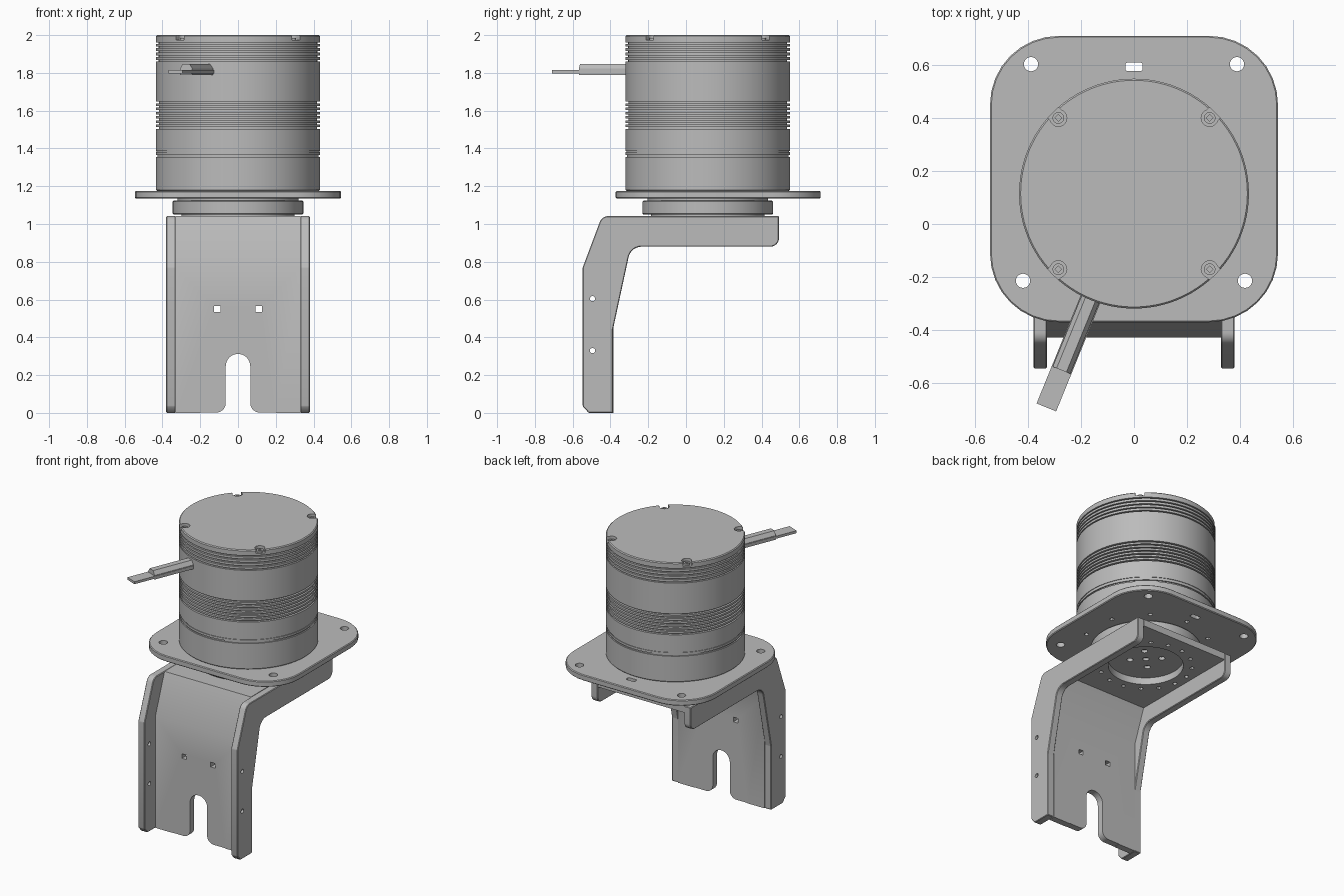
import bpy, bmesh, math
from mathutils import Vector, Matrix

old = bpy.data.objects.get("Cube")
if old:
    bpy.data.objects.remove(old)

grey = bpy.data.materials.new("plain grey metal")
grey.use_nodes = True
tone = (0.5, 0.5, 0.5, 1)
grey.diffuse_color = tone
grey.node_tree.nodes["Principled BSDF"].inputs["Base Color"].default_value = tone

CY = 0.115          # motor axis position in y
R = 0.435           # motor radius


def finish(name, bm):
    bmesh.ops.recalc_face_normals(bm, faces=bm.faces)
    mesh = bpy.data.meshes.new(name)
    bm.to_mesh(mesh)
    bm.free()
    mesh.materials.append(grey)
    ob = bpy.data.objects.new(name, mesh)
    bpy.context.collection.objects.link(ob)
    return ob


def activate(ob):
    bpy.ops.object.select_all(action='DESELECT')
    ob.select_set(True)
    bpy.context.view_layer.objects.active = ob


def fillet(points, steps=8):
    """Round each (x, y, radius) corner of a closed outline."""
    out = []
    for i, (x, y, r) in enumerate(points):
        p = Vector((x, y))
        if r == 0:
            out.append(p)
            continue
        a = (Vector(points[i - 1][:2]) - p).normalized()
        b = (Vector(points[(i + 1) % len(points)][:2]) - p).normalized()
        half = a.angle(b) / 2
        start, end = p + a * r / math.tan(half), p + b * r / math.tan(half)
        centre = p + (a + b).normalized() * r / math.sin(half)
        u, v = start - centre, end - centre
        sweep = u.angle(v)
        for k in range(steps + 1):
            t = k / steps
            out.append(centre + (u * math.sin((1 - t) * sweep) + v * math.sin(t * sweep)) / math.sin(sweep))
    return out


def extrude(name, points, axis, lo, hi):
    """Extrude an outline along x (yz outline), y (xz outline) or z (xy outline)."""
    place = {'x': lambda p, d: (d, p.x, p.y), 'y': lambda p, d: (p.x, d, p.y),
             'z': lambda p, d: (p.x, p.y, d)}[axis]
    bm = bmesh.new()
    pts = fillet(points)
    a = [bm.verts.new(place(p, lo)) for p in pts]
    b = [bm.verts.new(place(p, hi)) for p in pts]
    bm.faces.new(a)
    bm.faces.new(b)
    for i in range(len(pts)):
        bm.faces.new((a[i - 1], a[i], b[i], b[i - 1]))
    return finish(name, bm)


def lathe(name, profile, segments=96):
    """Spin an (r, z) profile about the motor axis."""
    bm = bmesh.new()
    vs = [bm.verts.new((r, CY, z)) for r, z in profile]
    es = [bm.edges.new(pair) for pair in zip(vs, vs[1:])]
    bmesh.ops.spin(bm, geom=vs + es, cent=(0, CY, 0), axis=(0, 0, 1),
                   angle=math.tau, steps=segments)
    bmesh.ops.remove_doubles(bm, verts=bm.verts, dist=1e-5)
    return finish(name, bm)


def add_rod(bm, at, r, length, axis='z', segments=20):
    turn = {'x': Matrix.Rotation(math.pi / 2, 4, 'Y'), 'y': Matrix.Rotation(math.pi / 2, 4, 'X'),
            'z': Matrix()}[axis]
    bmesh.ops.create_cone(bm, cap_ends=True, segments=segments, radius1=r, radius2=r,
                          depth=length, matrix=Matrix.Translation(at) @ turn)


def add_box(bm, at, size, turn=0):
    m = Matrix.Translation(at) @ Matrix.Rotation(turn, 4, 'Z') @ Matrix.Diagonal((*size, 1))
    bmesh.ops.create_cube(bm, size=1, matrix=m)


def cut(ob, cutter):
    cutter = cutter if isinstance(cutter, bpy.types.Object) else finish("cutter", cutter)
    cutter.hide_render = True
    mod = ob.modifiers.new("cut", 'BOOLEAN')
    mod.operation, mod.solver, mod.object = 'DIFFERENCE', 'EXACT', cutter
    activate(ob)
    bpy.ops.object.modifier_apply(modifier=mod.name)
    bpy.data.objects.remove(cutter)


def bevel(ob, width):
    mod = ob.modifiers.new("bevel", 'BEVEL')
    mod.width, mod.segments, mod.limit_method = width, 1, 'ANGLE'
    mod.angle_limit = math.radians(40)
    activate(ob)
    bpy.ops.object.modifier_apply(modifier=mod.name)


def smooth(ob):
    activate(ob)
    bpy.ops.object.shade_smooth_by_angle(angle=math.radians(30))


def around(radius, count, offset=0.0):
    for k in range(count):
        a = math.tau * k / count + offset
        yield radius * math.cos(a), CY + radius * math.sin(a), a


# Motor housing with seam and two bands of cooling grooves
profile = [(0, 1.175), (R - 0.006, 1.175), (R, 1.181)]
grooves = [(1.355, 0.01, 0.008), (1.38, 0.006, 0.004)]
grooves += [(1.503 + 0.0225 * k, 0.01, 0.016) for k in range(7)]
grooves += [(1.86 + 0.0235 * k, 0.008, 0.014) for k in range(5)]
for z, height, depth in grooves:
    profile += [(R, z), (R - depth, z), (R - depth, z + height), (R, z + height)]
profile += [(R, 1.994), (R - 0.006, 2), (0, 2)]
housing = lathe("motor_housing", profile)
pockets, slots = bmesh.new(), bmesh.new()
for x, y, a in around(0.405, 4, math.pi / 4):
    add_rod(pockets, (x, y, 2), 0.032, 0.05)
    add_box(slots, (x + 0.04 * math.cos(a), y + 0.04 * math.sin(a), 2), (0.08, 0.058, 0.0496), a)
cut(housing, pockets)
cut(housing, slots)
smooth(housing)

# Lid screws sitting in the pockets
screws, sockets = bmesh.new(), bmesh.new()
for x, y, a in around(0.405, 4, math.pi / 4):
    add_rod(screws, (x, y, 1.977), 0.022, 0.018)
    add_box(sockets, (x, y, 1.985), (0.018, 0.018, 0.012), a)
screw = finish("lid_screws", screws)
cut(screw, sockets)
smooth(screw)

# Mounting flange with corner holes, slot and underside bolt holes
flange = extrude("mounting_flange", [(-0.545, -0.372, 0.26), (0.545, -0.372, 0.26),
                 (0.545, 0.712, 0.26), (-0.545, 0.712, 0.26)], 'z', 1.135, 1.175)
bevel(flange, 0.005)
holes = bmesh.new()
for side in (-1, 1):
    add_rod(holes, (side * 0.39, 0.605, 1.155), 0.027, 0.1)
    add_rod(holes, (side * 0.42, -0.215, 1.155), 0.027, 0.1)
for x, y, a in around(0.4, 10, math.pi / 10):
    add_rod(holes, (x, y, 1.135), 0.014, 0.05, segments=12)
cut(flange, holes)
cut(flange, extrude("slot", [(-0.033, 0.579, 0.01), (0.033, 0.579, 0.01),
                             (0.033, 0.611, 0.01), (-0.033, 0.611, 0.01)], 'z', 1.1, 1.2))
smooth(flange)

# Rotating output hub, with bolt holes in its lower face
hub = lathe("output_hub", [(0, 1.042), (0.3, 1.042), (0.3, 1.05), (0.34, 1.05), (0.346, 1.056),
                           (0.346, 1.118), (0.34, 1.124), (0.32, 1.124), (0.32, 1.14), (0, 1.14)])
holes = bmesh.new()
for x, y, a in around(0.1, 4, math.pi / 4):
    add_rod(holes, (x, y, 1.042), 0.02, 0.04)
add_rod(holes, (0, CY, 1.042), 0.02, 0.04)
cut(hub, holes)
smooth(hub)

# Bracket web: upright, slope and top plate
web = extrude("bracket_web", [(-0.43, 0, 0), (-0.43, 0.77, 0), (-0.33, 1.042, 0), (0.49, 1.042, 0),
              (0.49, 0.995, 0), (-0.3, 0.995, 0), (-0.385, 0.77, 0), (-0.385, 0, 0)], 'x', -0.33, 0.33)
cut(web, extrude("slot", [(-0.065, 0.312, 0.0645), (0.065, 0.312, 0.0645), (0.065, 0.002, 0.05),
                          (0.2, 0.002, 0), (0.2, -0.1, 0), (-0.2, -0.1, 0), (-0.2, 0.002, 0),
                          (-0.065, 0.002, 0.05)], 'y', -0.5, -0.3))
holes = bmesh.new()
for side in (-1, 1):
    add_box(holes, (side * 0.11, -0.41, 0.55), (0.036, 0.2, 0.032))
add_rod(holes, (0, CY, 1.02), 0.235, 0.1, segments=64)
for x, y, a in around(0.29, 16, math.pi / 16):
    add_rod(holes, (x, y, 1.0), 0.014, 0.06, segments=12)
cut(web, holes)
smooth(web)

# Bracket side walls
for name, x in (("right_bracket_wall", -0.38), ("left_bracket_wall", 0.33)):
    wall = extrude(name, [(-0.547, 0.035, 0), (-0.547, 0.77, 0.03), (-0.445, 1.042, 0.05),
                   (0.492, 1.042, 0), (0.492, 0.88, 0.045), (-0.292, 0.88, 0.07),
                   (-0.387, 0.44, 0.03), (-0.387, 0, 0), (-0.515, 0, 0)], 'x', x, x + 0.05)
    bevel(wall, 0.004)
    holes = bmesh.new()
    for z in (0.605, 0.33):
        add_rod(holes, (x + 0.025, -0.495, z), 0.014, 0.1, 'x')
    cut(wall, holes)
    smooth(wall)

# Cable boot and flat cable leaving the housing
heading = math.atan2(-0.405, -0.165)


def cable_part(name, start, end, outline):
    ob = extrude(name, outline, 'x', start, end)
    ob.data.transform(Matrix.Translation((-0.165, -0.285, 0)) @ Matrix.Rotation(heading, 4, 'Z'))
    return ob


cable_part("cable_boot", -0.05, 0.29, [(-0.036, 1.79, 0), (0.036, 1.79, 0), (0.036, 1.822, 0),
           (0.02, 1.846, 0), (-0.02, 1.846, 0), (-0.036, 1.822, 0)])
cable_part("flat_cable", 0, 0.442, [(-0.04, 1.798, 0), (0.04, 1.798, 0),
           (0.04, 1.815, 0), (-0.04, 1.815, 0)])
